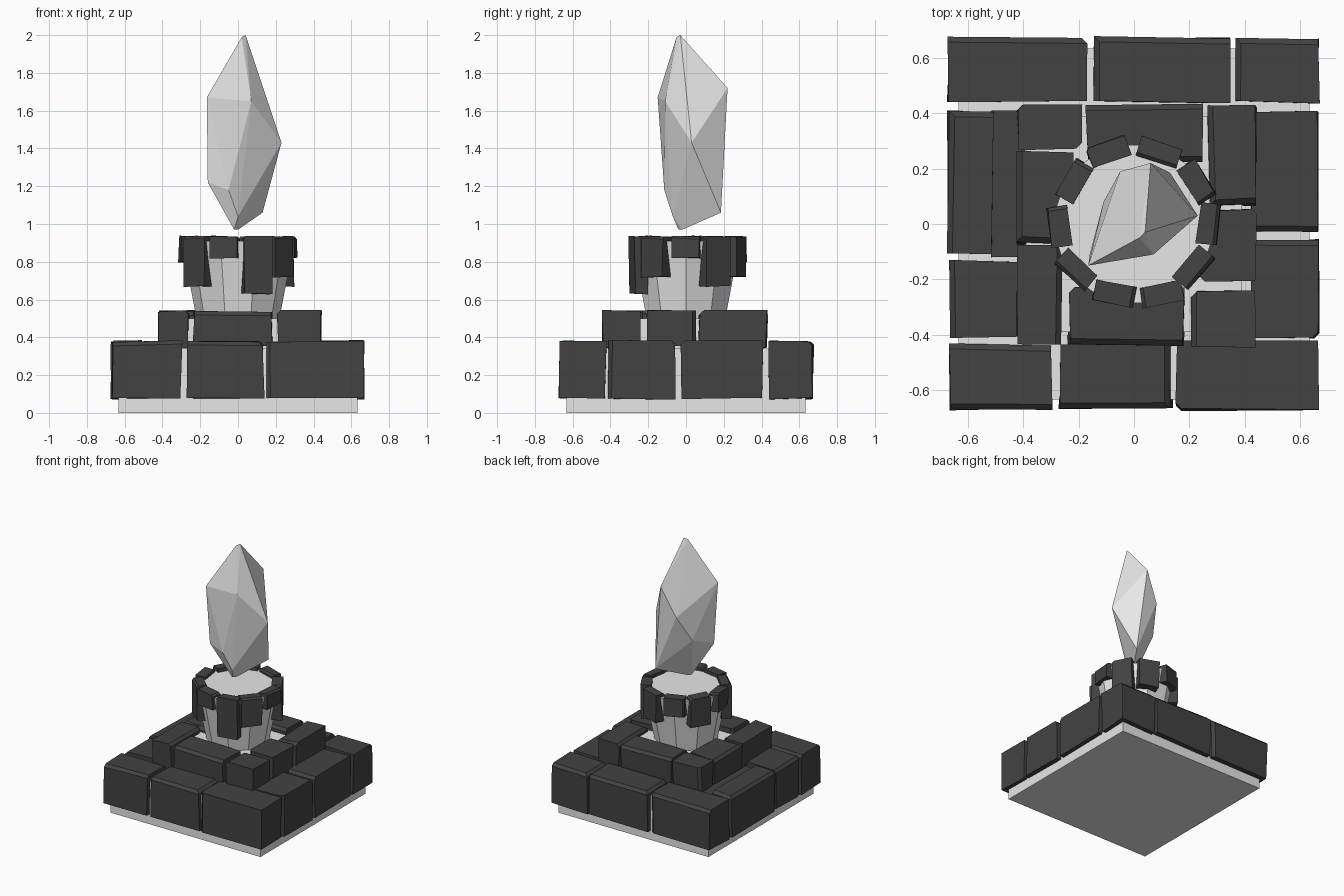
import bpy, bmesh, random
from math import radians, pi
from mathutils import Matrix, Vector

random.seed(4)
cube = bpy.data.objects.get("Cube")
if cube:
    bpy.data.objects.remove(cube, do_unlink=True)


def material(name, value):
    m = bpy.data.materials.new(name)
    m.use_nodes = True
    m.diffuse_color = (value, value, value, 1)
    bsdf = m.node_tree.nodes["Principled BSDF"]
    bsdf.inputs["Base Color"].default_value = m.diffuse_color
    bsdf.inputs["Roughness"].default_value = 0.8
    return m


pale = material("pale stone", 0.8)
dark = material("dark brick", 0.055)


def finish(name, bm, mat):
    bmesh.ops.recalc_face_normals(bm, faces=bm.faces[:])
    mesh = bpy.data.meshes.new(name)
    bm.to_mesh(mesh)
    bm.free()
    mesh.materials.append(mat)
    ob = bpy.data.objects.new(name, mesh)
    bpy.context.collection.objects.link(ob)
    return ob


def box(name, center, size, mat, angle=0, jitter=0.0, chips=0, chip=0.02):
    """Box turned about z, with uneven corners and a few chipped edges."""
    bm = bmesh.new()
    bmesh.ops.create_cube(bm, size=1)
    for v in bm.verts:
        v.co = Vector([c * s + random.uniform(-jitter, jitter) for c, s in zip(v.co, size)])
    if chips:
        top = [e for e in bm.edges if sum(v.co.z for v in e.verts) > 0]
        bmesh.ops.bevel(bm, geom=random.sample(top, chips), offset=chip,
                        segments=1, affect='EDGES')
    bm.transform(Matrix.Translation(center) @ Matrix.Rotation(radians(angle), 4, 'Z'))
    return finish(name, bm, mat)


def brick_course(name, plan, z0, z1):
    """Course of bricks given as x0, x1, y0, y1."""
    for i, (x0, x1, y0, y1) in enumerate(plan):
        box(f"{name}_{i + 1}", ((x0 + x1) / 2, (y0 + y1) / 2, (z0 + z1) / 2),
            (x1 - x0, y1 - y0, z1 - z0), dark, jitter=0.006, chips=2)


# Pale stepped core
box("base_slab", (0, 0, 0.17), (1.266, 1.266, 0.34), pale)
box("middle_slab", (0, 0, 0.41), (0.78, 0.78, 0.18), pale)

# Lower course of bricks
brick_course("lower_brick", [
    (-.67, -.17, .44, .675), (-.15, .35, .44, .675), (.37, .665, .44, .67),
    (-.665, -.30, -.67, -.435), (-.27, .135, -.67, -.44), (.155, .665, -.67, -.425),
    (-.67, -.51, -.11, .41), (-.665, -.40, -.41, -.135),
    (.42, .665, -.03, .405), (.42, .665, -.41, -.06)], 0.075, 0.38)
box("lower_brick_sunken", (-.455, .145, .215), (.12, .53, .27), dark, jitter=.004)

# Upper course of bricks
brick_course("upper_brick", [
    (-.235, .18, -.435, -.23), (.21, .44, -.44, -.24), (-.42, -.26, -.43, -.08),
    (.24, .44, -.21, .05), (.27, .44, .07, .425), (-.17, .245, .22, .43),
    (-.42, -.19, .27, .43), (-.42, -.22, -.07, .26)], 0.35, 0.54)

# Flared ten-sided pedestal
bm = bmesh.new()
bmesh.ops.create_cone(bm, cap_ends=True, segments=10, radius1=0.215, radius2=0.3, depth=0.43)
bm.transform(Matrix.Translation((0, 0, 0.695)) @ Matrix.Rotation(pi / 10 * 0, 4, 'Z'))
# First corner on the x axis
first = max(bm.verts, key=lambda v: v.co.x)
if abs(first.co.y) > 0.01:
    bm.transform(Matrix.Rotation(pi / 10, 4, 'Z'))
finish("pedestal", bm, pale)

# Crown bricks: x, y, turn, bottom height
crown = [(-.09, .26, 20, .8), (.09, .26, -20, .72), (.225, .15, -58, .67),
         (.27, 0, 84, .82), (.215, -.16, 50, .72), (.1, -.25, 12, .63),
         (-.07, -.25, -12, .82), (-.21, -.165, -42, .67), (-.27, -.01, 96, .8),
         (-.215, .155, 60, .72)]
for i, (x, y, turn, low) in enumerate(crown):
    box(f"crown_brick_{i + 1}", (x, y, (low + .935) / 2), (.15, .075, .935 - low),
        dark, angle=turn, jitter=0.004, chips=1, chip=0.012)

# Floating faceted crystal
points = [(.02, -.05, 1.99), (.04, -.03, 2), (-.165, -.15, 1.67), (.06, .22, 1.72),
          (.07, -.11, 1.65), (.23, .03, 1.43), (.13, .185, 1.06), (-.16, -.11, 1.22),
          (-.05, -.115, 1.18), (-.05, .19, 1.5), (-.11, .08, 1.3),
          (-.02, -.04, .97), (0, -.02, .97), (.0, -.07, 1.04)]
bm = bmesh.new()
for p in points:
    bm.verts.new(p)
hull = bmesh.ops.convex_hull(bm, input=bm.verts[:])
loose = [v for v in bm.verts if not v.link_faces]
bmesh.ops.delete(bm, geom=loose, context='VERTS')
finish("crystal", bm, pale)
